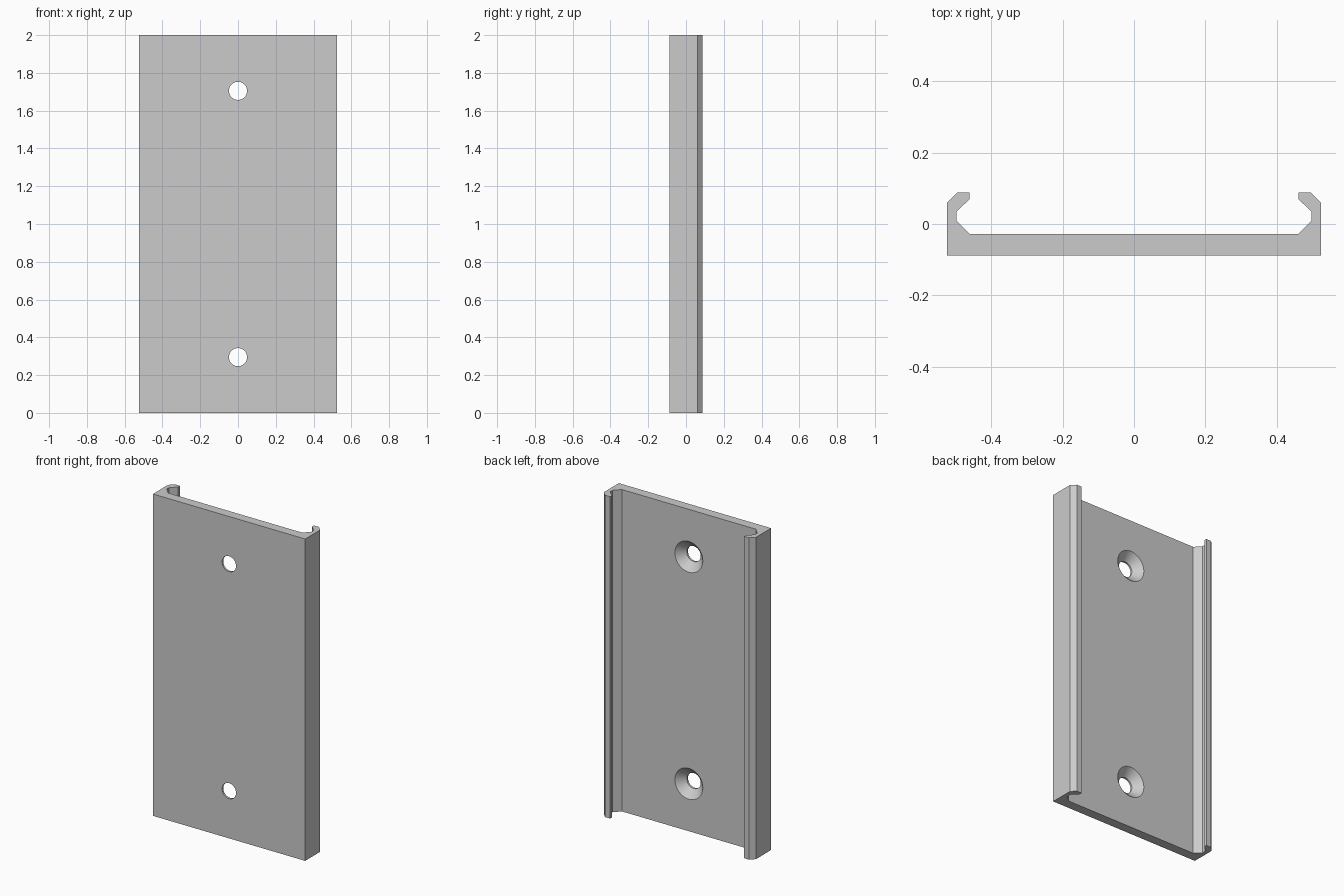
import bpy
import bmesh
from mathutils import Matrix

cube = bpy.data.objects.get("Cube")
if cube:
    bpy.data.objects.remove(cube, do_unlink=True)

HEIGHT = 2.0
BACK_PLATE, FLOOR = -0.088, -0.028

grey = bpy.data.materials.new("plain grey")
grey.use_nodes = True
colour = (0.6, 0.6, 0.6, 1)
grey.diffuse_color = colour
grey.node_tree.nodes["Principled BSDF"].inputs["Base Color"].default_value = colour


def make_object(name, bm):
    bmesh.ops.recalc_face_normals(bm, faces=bm.faces)
    mesh = bpy.data.meshes.new(name)
    bm.to_mesh(mesh)
    bm.free()
    mesh.materials.append(grey)
    obj = bpy.data.objects.new(name, mesh)
    bpy.context.collection.objects.link(obj)
    return obj


# Channel: half cross-section mirrored, then extruded upwards
half = [(0.523, BACK_PLATE), (0.523, 0.06), (0.495, 0.088), (0.46, 0.088),
        (0.46, 0.07), (0.497, 0.034), (0.497, 0.01), (0.46, FLOOR)]
outline = half + [(-x, y) for x, y in reversed(half)]
bm = bmesh.new()
section = bm.faces.new([bm.verts.new((x, y, 0)) for x, y in outline])
result = bmesh.ops.extrude_face_region(bm, geom=[section])
top = [v for v in result["geom"] if isinstance(v, bmesh.types.BMVert)]
bmesh.ops.translate(bm, verts=top, vec=(0, 0, HEIGHT))
channel = make_object("mounting_channel", bm)


# Countersunk screw holes: lathed cutter profile as (radius, y)
def screw_cutter(name, z, segments=48):
    profile = [(0.048, -0.2), (0.048, -0.076), (0.096, FLOOR), (0.096, 0.05)]
    bm = bmesh.new()
    verts = [bm.verts.new((r, y, 0)) for r, y in profile]
    edges = [bm.edges.new(pair) for pair in zip(verts, verts[1:])]
    bmesh.ops.spin(bm, geom=verts + edges, cent=(0, 0, 0), axis=(0, 1, 0),
                   angle=6.283185, steps=segments, use_duplicate=False)
    bmesh.ops.remove_doubles(bm, verts=bm.verts, dist=0.0001)
    bmesh.ops.holes_fill(bm, edges=[e for e in bm.edges if e.is_boundary], sides=0)
    bm.transform(Matrix.Translation((0, 0, z)))
    cutter = make_object(name, bm)
    cutter.hide_render = True
    cutter.hide_viewport = True
    return cutter


for label, z in (("lower", 0.295), ("upper", 1.705)):
    cut = channel.modifiers.new(label + " screw hole", 'BOOLEAN')
    cut.object = screw_cutter(label + "_hole_cutter", z)
    cut.operation = 'DIFFERENCE'
    cut.solver = 'EXACT'

# Apply the cuts and keep the bends crisp
bpy.context.view_layer.objects.active = channel
channel.select_set(True)
for mod in list(channel.modifiers):
    bpy.ops.object.modifier_apply(modifier=mod.name)
for obj in [o for o in bpy.data.objects if o.name.endswith("_hole_cutter")]:
    bpy.data.objects.remove(obj, do_unlink=True)
bpy.ops.object.shade_smooth_by_angle(angle=0.5)
